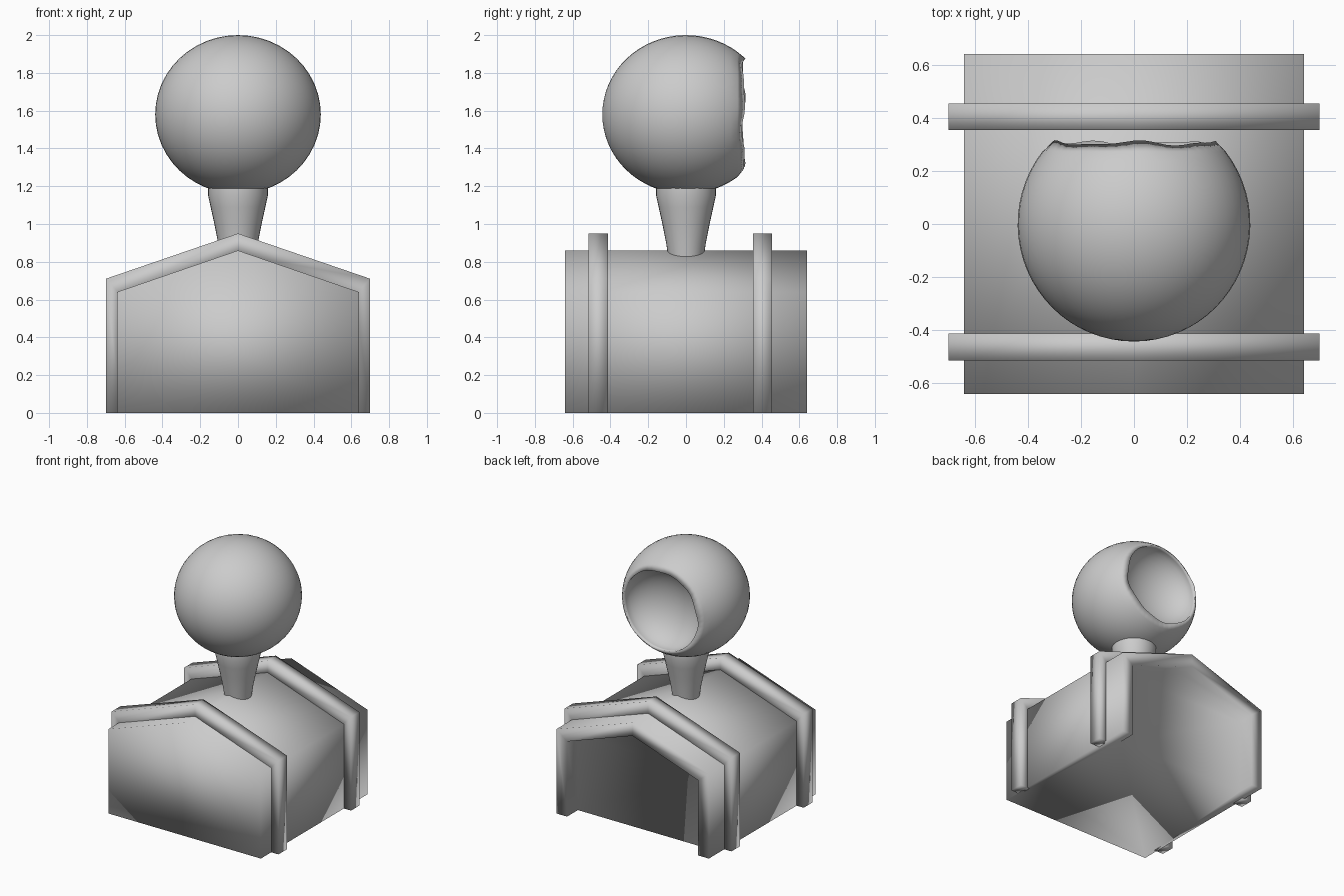
import bpy, bmesh
from math import sin, cos, pi, sqrt, acos

if "Cube" in bpy.data.objects:
    bpy.data.objects.remove(bpy.data.objects["Cube"])


def finish(name, bm, sharp=None):
    bmesh.ops.recalc_face_normals(bm, faces=bm.faces)
    me = bpy.data.meshes.new(name)
    bm.to_mesh(me)
    bm.free()
    ob = bpy.data.objects.new(name, me)
    bpy.context.collection.objects.link(ob)
    bpy.ops.object.select_all(action='DESELECT')
    ob.select_set(True)
    bpy.context.view_layer.objects.active = ob
    if sharp:
        bpy.ops.object.shade_smooth_by_angle(angle=sharp)
    else:
        bpy.ops.object.shade_smooth()
    return ob


def gable(half, eave, peak):
    """House outline, open along the ground."""
    return [(-half, 0), (-half, eave), (0, peak), (half, eave), (half, 0)]


def loop(bm, outline, y):
    return [bm.verts.new((x, y, z)) for x, z in outline]


def bridge(bm, a, b, closed=False):
    n = len(a)
    for i in range(n if closed else n - 1):
        j = (i + 1) % n
        bm.faces.new((a[i], a[j], b[j], b[i]))


# House body: solid gabled block with a shallow recess in the back
bm = bmesh.new()
outer, inner = gable(0.64, 0.64, 0.86), gable(0.55, 0.57, 0.76)
f, b = loop(bm, outer, -0.64), loop(bm, outer, 0.64)
rim, rec = loop(bm, inner, 0.64), loop(bm, inner, 0.51)
for p, q in ((f, b), (b, rim), (rim, rec)):
    bridge(bm, p, q)
bm.faces.new(f)
bm.faces.new(rec)
bm.faces.new((f[0], b[0], rim[0], rec[0], rec[4], rim[4], b[4], f[4]))
finish("house_body", bm)


# Two raised bands wrapped over walls and roof
for name, y0, y1 in (("front_band", -0.515, -0.412), ("back_band", 0.355, 0.455)):
    bm = bmesh.new()
    out, inn = gable(0.70, 0.71, 0.95), gable(0.62, 0.625, 0.84)
    o0, o1 = loop(bm, out, y0), loop(bm, out, y1)
    i0, i1 = loop(bm, inn, y0), loop(bm, inn, y1)
    for p, q in ((o0, o1), (o1, i1), (i1, i0), (i0, o0)):
        bridge(bm, p, q)
    for k in (0, 4):
        bm.faces.new((o0[k], o1[k], i1[k], i0[k]))
    finish(name, bm)


# Flared neck, sunk into the roof
bm = bmesh.new()
rings = []
for r, z in ((0.088, 0.78), (0.105, 0.9), (0.125, 1.0), (0.145, 1.09), (0.158, 1.15), (0.158, 1.19)):
    rings.append([bm.verts.new((r * cos(2 * pi * i / 32), r * sin(2 * pi * i / 32), z))
                  for i in range(32)])
for p, q in zip(rings, rings[1:]):
    bridge(bm, p, q, True)
bm.faces.new(rings[0])
bm.faces.new(rings[-1])
finish("neck", bm, 0.7)


# Round head with a scooped hollow facing backwards, turned about the y axis
R, RIM_Y, DEPTH, SEG = 0.443, 0.305, 0.22, 48
a_rim = pi - acos(RIM_Y / R)
r_rim = sqrt(R * R - RIM_Y * RIM_Y)
profile = [(R * sin(a_rim * i / 24), -R * cos(a_rim * i / 24), 0) for i in range(1, 25)]
profile[-1] = (r_rim - 0.008, RIM_Y, 1)
for i in range(1, 10):
    t = i / 10
    profile.append((r_rim * cos(t * pi / 2), RIM_Y - DEPTH * sin(t * pi / 2), 0))
bm = bmesh.new()
rings = []
for r, y, wob in profile:
    ring = []
    for i in range(SEG):
        a = 2 * pi * i / SEG
        w = 0.007 * wob * (sin(5 * a) + 0.6 * sin(9 * a + 1))
        ring.append(bm.verts.new((r * cos(a) * 0.99, y + w, 1.58 + r * sin(a) * 0.948)))
    rings.append(ring)
for p, q in zip(rings, rings[1:]):
    bridge(bm, p, q, True)
for ring, y in ((rings[0], -R), (rings[-1], RIM_Y - DEPTH)):
    tip = bm.verts.new((0, y, 1.58))
    for i in range(SEG):
        bm.faces.new((ring[i], ring[(i + 1) % SEG], tip))
finish("head", bm)
